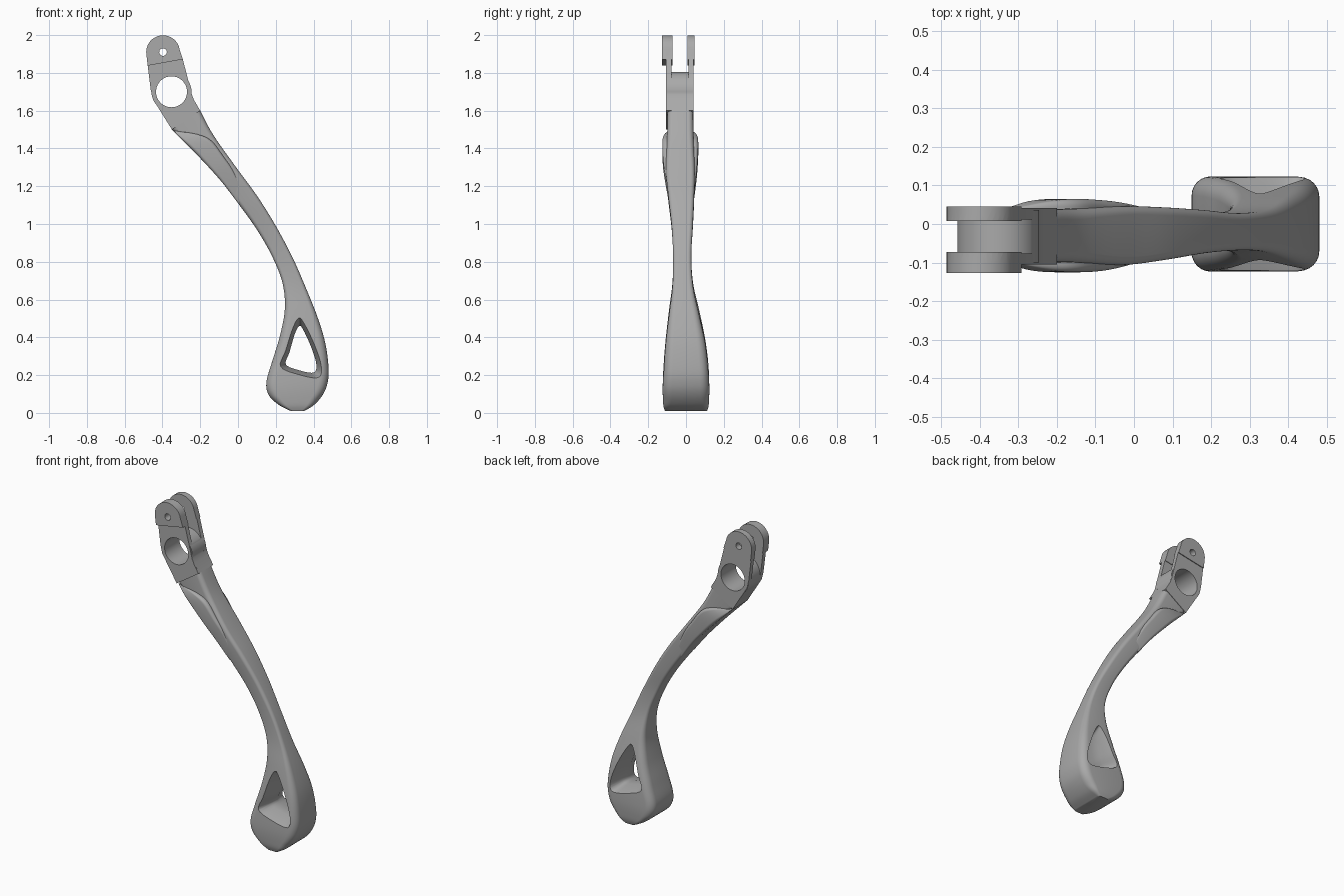
import bpy
import bmesh
import math
from mathutils import Vector

cube = bpy.data.objects.get("Cube")
if cube:
    bpy.data.objects.remove(cube, do_unlink=True)

metal = bpy.data.materials.new("satin_grey_metal")
metal.use_nodes = True
grey = (0.4, 0.4, 0.4, 1)
metal.diffuse_color = grey
metal.node_tree.nodes["Principled BSDF"].inputs["Base Color"].default_value = grey


def spline(points, steps, closed=False):
    """Smooth curve through tuples of any length."""
    pts = [Vector(p) for p in points]
    count = len(pts)
    result = []
    for i in range(count if closed else count - 1):
        if closed:
            a, b, c, d = (pts[(i + k) % count] for k in (-1, 0, 1, 2))
        else:
            a, b, c, d = (pts[min(max(i + k, 0), count - 1)] for k in (-1, 0, 1, 2))
        for s in range(steps):
            t = s / steps
            result.append(b + (c - a) * (t / 2)
                          + (a * 2 - b * 5 + c * 4 - d) * (t * t / 2)
                          + (b * 3 - a - c * 3 + d) * (t ** 3 / 2))
    if not closed:
        result.append(pts[-1])
    return result


def skin(name, rings):
    """Join rings of equal length and cap both ends."""
    bm = bmesh.new()
    loops = [[bm.verts.new(p) for p in ring] for ring in rings]
    n = len(loops[0])
    for one, two in zip(loops, loops[1:]):
        for i in range(n):
            j = (i + 1) % n
            bm.faces.new((one[i], one[j], two[j], two[i]))
    bm.faces.new(loops[0][::-1])
    bm.faces.new(loops[-1])
    bmesh.ops.recalc_face_normals(bm, faces=bm.faces)
    mesh = bpy.data.meshes.new(name)
    bm.to_mesh(mesh)
    bm.free()
    obj = bpy.data.objects.new(name, mesh)
    bpy.context.collection.objects.link(obj)
    mesh.materials.append(metal)
    return obj


def plate(name, outline, y0, y1):
    """Extrude an (x, z) outline between two depths."""
    return skin(name, [[(x, y, z) for x, z in outline] for y in (y0, y1)])


def circle(centre, radius, sides=48):
    return [(centre[0] + radius * math.cos(math.tau * i / sides),
             centre[1] + radius * math.sin(math.tau * i / sides)) for i in range(sides)]


def section(station, roundness):
    """Rounded rectangle spanning the two edges of a station."""
    lx, lz, rx, rz, yc, half = station
    mid = Vector(((lx + rx) / 2, yc, (lz + rz) / 2))
    side = Vector(((rx - lx) / 2, 0, (rz - lz) / 2))
    width = side.length
    side.normalize()
    r = min(width, half) * roundness
    ring = []
    for q, (su, sy) in enumerate(((1, 1), (-1, 1), (-1, -1), (1, -1))):
        for k in range(7):
            a = math.pi / 2 * (q + k / 6)
            u = su * (width - r) + r * math.cos(a)
            y = sy * (half - r) + r * math.sin(a)
            ring.append(mid + side * u + Vector((0, y, 0)))
    return ring


def loft(name, stations, roundness):
    return skin(name, [section(s, roundness) for s in spline(stations, 6)])


def activate(obj):
    bpy.ops.object.select_all(action="DESELECT")
    obj.select_set(True)
    bpy.context.view_layer.objects.active = obj


def combine(obj, other, operation):
    """Apply a boolean and discard the second object."""
    activate(obj)
    mod = obj.modifiers.new("combine", "BOOLEAN")
    mod.object = other
    mod.operation = operation
    mod.solver = "EXACT"
    bpy.ops.object.modifier_apply(modifier=mod.name)
    bpy.data.objects.remove(other, do_unlink=True)


def smooth(obj, degrees):
    activate(obj)
    bpy.ops.object.shade_smooth_by_angle(angle=math.radians(degrees))


# Curved arm swelling into the foot: left edge, right edge, depth centre, half depth
arm = loft("arm", [
    (-.35, 1.5, -.2, 1.6, -.03, .068),
    (-.24, 1.39, -.13, 1.47, -.03, .07),
    (-.1, 1.24, -.01, 1.3, -.03, .076),
    (0, 1.11, .1, 1.15, -.025, .068),
    (.1, .97, .2, .99, -.02, .056),
    (.18, .83, .29, .82, -.02, .048),
    (.235, .69, .36, .66, -.017, .055),
    (.248, .55, .42, .51, -.01, .08),
    (.22, .4, .462, .37, -.003, .104),
    (.18, .27, .48, .23, 0, .118),
    (.15, .16, .472, .15, 0, .123),
    (.165, .09, .445, .09, 0, .123),
    (.22, .04, .4, .04, 0, .12),
    (.28, .01, .35, .01, 0, .112),
], .4)

# Tapered window through the foot, widest on both faces
window = spline([(.32, .52), (.35, .49), (.405, .37), (.442, .25), (.425, .187),
                 (.32, .203), (.225, .245), (.25, .33), (.288, .46)], 5, closed=True)
core = Vector((.335, .29))


def window_ring(y, scale):
    return [((core + (p - core) * scale).x, y, (core + (p - core) * scale).y) for p in window]


cutter = skin("window_cutter", [window_ring(-.15, 1.08), window_ring(-.03, .74),
                                window_ring(.03, .74), window_ring(.15, 1.08)])
combine(arm, cutter, "DIFFERENCE")
smooth(arm, 35)

# Raised rib along the underside of the upper arm
rib = loft("underside_rib", [
    (-.345, 1.495, -.325, 1.492, -.03, .066),
    (-.29, 1.44, -.215, 1.475, -.03, .088),
    (-.23, 1.38, -.14, 1.44, -.03, .095),
    (-.15, 1.295, -.075, 1.355, -.03, .092),
    (-.08, 1.215, -.02, 1.275, -.028, .083),
    (0, 1.11, .04, 1.15, -.025, .066),
], .35)
smooth(rib, 40)

# Clevis bracket: solid lower body with a boss around the large bore
bore = (-.352, 1.7)
pin = (-.397, 1.91)
foot_edge = [(-.2, 1.6), (-.35, 1.5)]
bracket = plate("bracket", foot_edge + [(-.45, 1.66), (-.455, 1.7), (-.25, 1.7), (-.235, 1.66)],
                -.1, .036)
combine(bracket, plate("boss", circle(bore, .106), -.1, .036), "UNION")

# Ears with round, thicker tips beyond a slanted step
tip = [(pin[0] + .089 * math.cos(math.radians(a)), pin[1] + .089 * math.sin(math.radians(a)))
       for a in range(10, 191, 10)]
step_right, step_left = (-.292, 1.872), (-.478, 1.838)
ear = foot_edge + [(-.45, 1.66), (-.462, 1.71), step_left] + tip[::-1] + [
    step_right, (-.243, 1.68), (-.23, 1.65)]
pad = [step_left] + tip[::-1] + [step_right]
for face, depth in ((-1, -.03), (1, -.034)):
    def span(inner, outer):
        return sorted((depth + face * inner, depth + face * outer))
    combine(bracket, plate("ear", ear, *span(.046, .075)), "UNION")
    combine(bracket, plate("ear_tip", pad, *span(.042, .08 if face > 0 else .097)), "UNION")

# Through holes
for spot, radius in ((bore, .082), (pin, .02)):
    combine(bracket, plate("hole_cutter", circle(spot, radius), -.3, .3), "DIFFERENCE")
smooth(bracket, 30)
